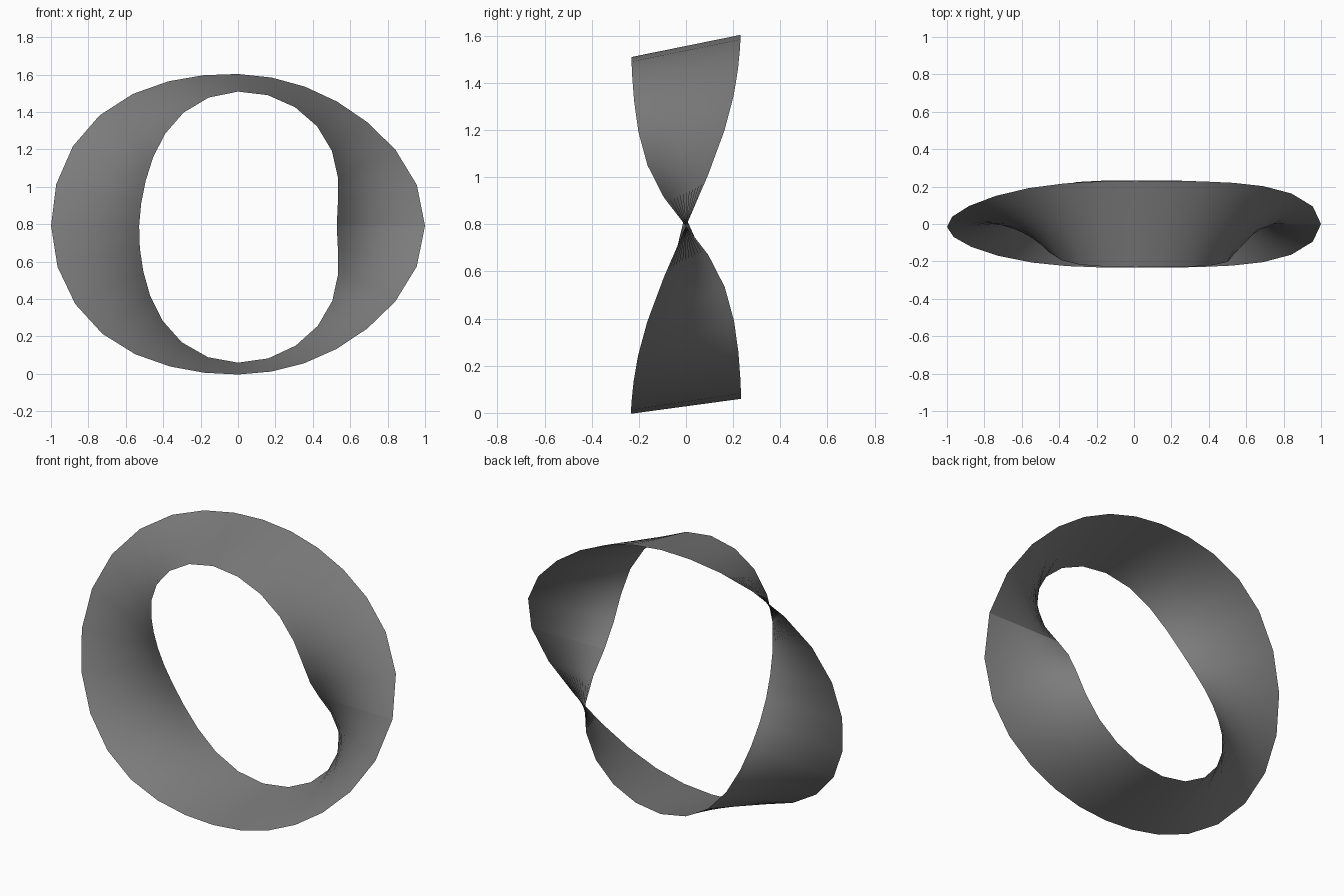
import bpy, bmesh
from math import sin, cos, radians, tau

cube = bpy.data.objects.get("Cube")
if cube:
    bpy.data.objects.remove(cube)

RADIUS, HALF_WIDTH, CENTRE_Z = 0.764, 0.236, 0.792
SEGMENTS, STRIPS = 28, 12


def tilt(a):
    """Angle of the band's cross-section away from the ring plane."""
    return radians(81 * sin(a) + 7.3 * sin(2 * a) + 0.6 * sin(3 * a)
                   + 2.5 * sin(4 * a) - 1.9 * (1 - cos(a)))


def band_point(a, offset):
    r = RADIUS + offset * cos(tilt(a))
    return r * cos(a), offset * sin(tilt(a)), CENTRE_Z + r * sin(a)


# Plain grey finish
grey = bpy.data.materials.new("mid grey")
grey.use_nodes = True
colour = (0.2, 0.2, 0.2, 1)
grey.diffuse_color = colour
grey.node_tree.nodes["Principled BSDF"].inputs["Base Color"].default_value = colour

# Thin twisted band, with an open seam where its ends meet
bm = bmesh.new()
rows = []
for i in range(SEGMENTS + 1):
    a = tau * i / SEGMENTS
    rows.append([bm.verts.new(band_point(a, HALF_WIDTH * (2 * j / STRIPS - 1)))
                 for j in range(STRIPS + 1)])
for near, far in zip(rows, rows[1:]):
    for j in range(STRIPS):
        face = bm.faces.new((near[j], near[j + 1], far[j + 1], far[j]))
        face.smooth = True

mesh = bpy.data.meshes.new("twisted_band")
bm.to_mesh(mesh)
bm.free()
mesh.materials.append(grey)
band = bpy.data.objects.new("twisted_band", mesh)
bpy.context.collection.objects.link(band)
